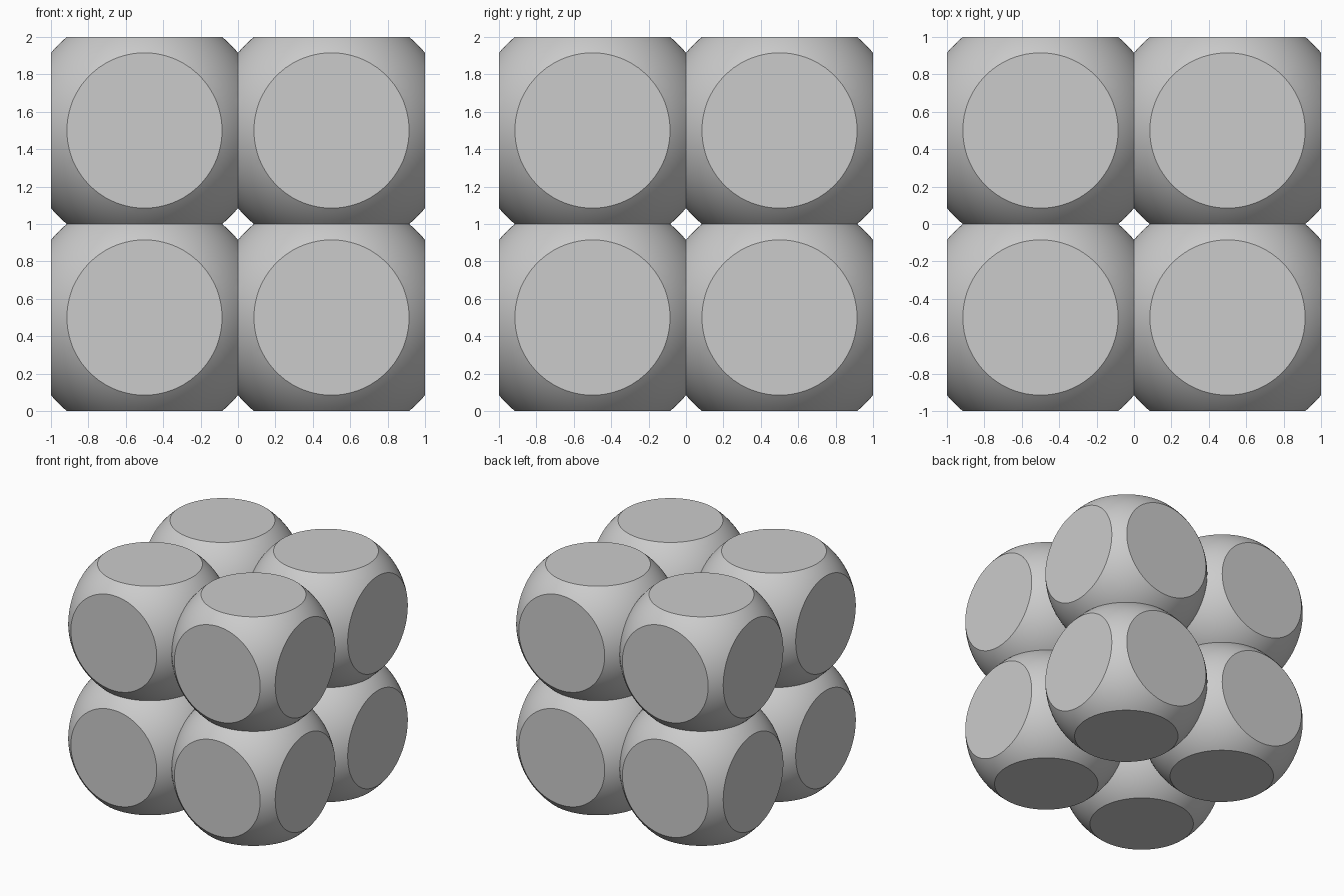
import bpy
import bmesh
from math import radians
from mathutils import Vector
from itertools import product

RADIUS = 0.65   # sphere radius
HALF = 0.5      # half the width of one cell

if "Cube" in bpy.data.objects:
    bpy.data.objects.remove(bpy.data.objects["Cube"])

# Plain grey material
grey = bpy.data.materials.new("plain grey")
grey.use_nodes = True
color = (0.6, 0.6, 0.6, 1.0)
grey.diffuse_color = color
grey.node_tree.nodes["Principled BSDF"].inputs["Base Color"].default_value = color


def flattened_sphere():
    """Sphere sliced flat on all six sides, each slice closed by a round cap."""
    bm = bmesh.new()
    bmesh.ops.create_uvsphere(bm, u_segments=96, v_segments=64, radius=RADIUS)
    for axis in range(3):
        for sign in (-1, 1):
            normal = Vector((0, 0, 0))
            normal[axis] = sign
            cut = bmesh.ops.bisect_plane(
                bm, geom=bm.verts[:] + bm.edges[:] + bm.faces[:], dist=1e-5,
                plane_co=normal * HALF, plane_no=normal, clear_outer=True)
            rim = [e for e in cut["geom_cut"] if isinstance(e, bmesh.types.BMEdge)]
            bmesh.ops.contextual_create(bm, geom=rim)
    bmesh.ops.recalc_face_normals(bm, faces=bm.faces[:])
    mesh = bpy.data.meshes.new("flattened_sphere")
    bm.to_mesh(mesh)
    bm.free()
    mesh.materials.append(grey)
    return mesh


# Eight cells in a two by two by two block, sharing one mesh
cell_mesh = flattened_sphere()
for x, y, z in product((-1, 1), repeat=3):
    name = "_".join(("lower" if z < 0 else "upper",
                     "front" if y < 0 else "back",
                     "right" if x < 0 else "left", "sphere"))
    cell = bpy.data.objects.new(name, cell_mesh)
    cell.location = (x * HALF, y * HALF, z * HALF + 2 * HALF)
    bpy.context.collection.objects.link(cell)

# Round sides smooth, cap rims sharp
bpy.ops.object.select_all(action="DESELECT")
cell.select_set(True)
bpy.context.view_layer.objects.active = cell
bpy.ops.object.shade_smooth_by_angle(angle=radians(25))
